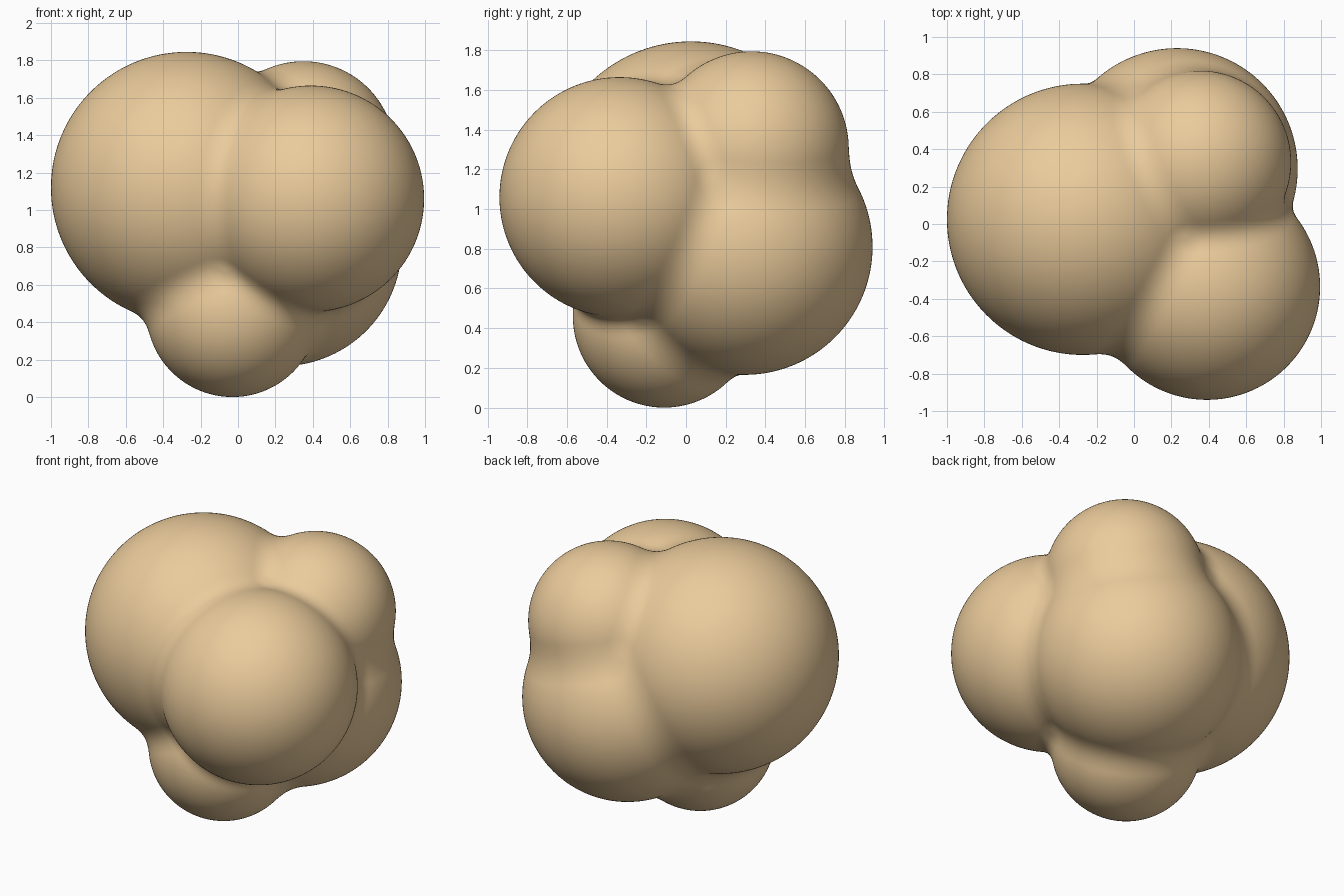
import bpy, bmesh
from mathutils import Vector

if "Cube" in bpy.data.objects:
    bpy.data.objects.remove(bpy.data.objects["Cube"])

# Lobes: centre and radius of each ball in the blended cluster
LOBES = [
    (Vector((-0.275, 0.025, 1.12)), 0.725),  # large left lobe
    (Vector((0.39, -0.335, 1.06)), 0.605),   # front right lobe
    (Vector((0.35, 0.33, 1.305)), 0.49),     # upper back lobe
    (Vector((0.23, 0.295, 0.81)), 0.645),    # lower back lobe
    (Vector((-0.03, -0.11, 0.46)), 0.46),    # bottom lobe
]
BLEND = 0.10
CORE = Vector((0.08, 0.0, 0.95))


def distance(p):
    """Smooth union of all lobes (negative inside)."""
    ds = sorted((p - c).length - r for c, r in LOBES)
    d = ds[0]
    for e in ds[1:]:
        h = BLEND - abs(e - d)
        if h <= 0:
            break
        d = min(d, e) - h * h / (4 * BLEND)
    return d


# Wrap a fine sphere onto the blended surface, marching in from outside
bm = bmesh.new()
bmesh.ops.create_icosphere(bm, subdivisions=7, radius=1.0)
for v in bm.verts:
    ray = v.co.normalized()
    t = 1.5
    for _ in range(40):
        d = distance(CORE + ray * t)
        t -= d
        if abs(d) < 0.0005:
            break
    v.co = CORE + ray * t
for f in bm.faces:
    f.smooth = True

mesh = bpy.data.meshes.new("blended_lobes")
bm.to_mesh(mesh)
bm.free()
body = bpy.data.objects.new("blended_lobes", mesh)
bpy.context.collection.objects.link(body)

# Tan surface colour
mat = bpy.data.materials.new("tan")
mat.diffuse_color = (0.83, 0.60, 0.33, 1)
mat.use_nodes = True
mat.node_tree.nodes["Principled BSDF"].inputs["Base Color"].default_value = mat.diffuse_color
mesh.materials.append(mat)
